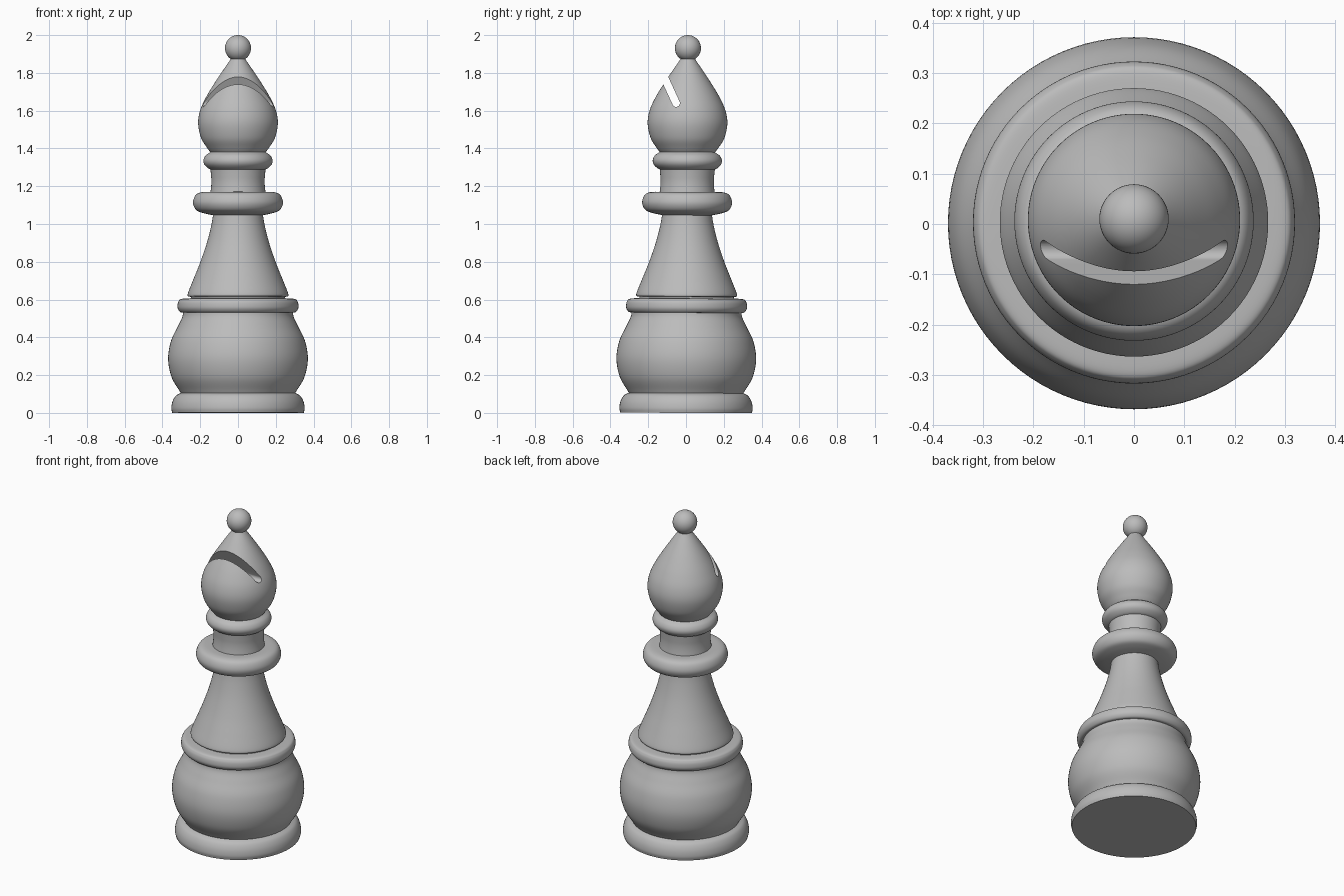
import bpy
import bmesh
from math import pi, radians
from mathutils import Matrix, Vector

if "Cube" in bpy.data.objects:
    bpy.data.objects.remove(bpy.data.objects["Cube"], do_unlink=True)

SIDES = 96
LEAN = Matrix.Rotation(radians(-0.3), 4, "X")

grey = bpy.data.materials.new("satin grey")
grey.use_nodes = True
grey.diffuse_color = (0.5, 0.5, 0.5, 1)
grey.node_tree.nodes["Principled BSDF"].inputs["Base Color"].default_value = grey.diffuse_color


def smooth_profile(points, steps=6):
    """Catmull-Rom curve through (radius, height) points."""
    pts = [Vector(p) for p in points]
    pts = [2 * pts[0] - pts[1]] + pts + [2 * pts[-1] - pts[-2]]
    out = []
    for a, b, c, d in zip(pts, pts[1:], pts[2:], pts[3:]):
        for i in range(steps):
            t = i / steps
            out.append(0.5 * (2 * b + (c - a) * t + (2 * a - 5 * b + 4 * c - d) * t**2
                              + (3 * b - a - 3 * c + d) * t**3))
    return out + [pts[-2]]


def add_object(name, bm):
    mesh = bpy.data.meshes.new(name)
    bm.to_mesh(mesh)
    bm.free()
    obj = bpy.data.objects.new(name, mesh)
    bpy.context.collection.objects.link(obj)
    obj.data.materials.append(grey)
    return obj


def shade(obj):
    bpy.ops.object.select_all(action="DESELECT")
    obj.select_set(True)
    bpy.context.view_layer.objects.active = obj
    bpy.ops.object.shade_smooth_by_angle(angle=radians(35))
    obj.matrix_world = LEAN


def turn(name, points):
    """Closed solid of revolution with flat ends."""
    curve = smooth_profile(points)
    outline = [(0, curve[0].y)] + [tuple(p) for p in curve] + [(0, curve[-1].y)]
    bm = bmesh.new()
    verts = [bm.verts.new((r, 0, z)) for r, z in outline]
    edges = [bm.edges.new(pair) for pair in zip(verts, verts[1:])]
    bmesh.ops.spin(bm, geom=verts + edges, axis=(0, 0, 1), cent=(0, 0, 0),
                   angle=2 * pi, steps=SIDES)
    bmesh.ops.remove_doubles(bm, verts=bm.verts, dist=0.0001)
    bmesh.ops.recalc_face_normals(bm, faces=bm.faces)
    return add_object(name, bm)


# Turned parts, from the floor up
parts = {
    "foot": [(.348, 0), (.353, .025), (.347, .06), (.33, .09), (.305, .105)],
    "round_body": [(.30, .1), (.312, .12), (.352, .19), (.37, .285), (.355, .38),
                   (.32, .455), (.296, .505), (.29, .535)],
    "body_ring": [(.285, .53), (.305, .533), (.318, .55), (.32, .57), (.315, .59),
                  (.30, .603), (.25, .607)],
    "skirt_gap": [(.25, .6), (.25, .62)],
    "skirt": [(.255, .615), (.266, .619), (.263, .64), (.235, .71), (.199, .8),
              (.165, .9), (.142, .99), (.13, 1.06)],
    "collar_disc": [(.125, 1.045), (.185, 1.058), (.222, 1.075), (.238, 1.112),
                    (.225, 1.152), (.195, 1.168), (.14, 1.17)],
    "neck": [(.146, 1.165), (.142, 1.2), (.141, 1.23), (.143, 1.26), (.146, 1.29)],
    "neck_ring": [(.135, 1.285), (.158, 1.295), (.178, 1.315), (.183, 1.338),
                  (.172, 1.362), (.15, 1.378), (.14, 1.385)],
    "head": [(.142, 1.375), (.165, 1.405), (.195, 1.455), (.211, 1.53), (.201, 1.60),
             (.17, 1.67), (.125, 1.745), (.075, 1.82), (.044, 1.865), (.033, 1.885)],
}
built = {name: turn(name, points) for name, points in parts.items()}

# Slanted slot with a rounded floor, cut through the head
bm = bmesh.new()
bmesh.ops.create_cube(bm, size=1, matrix=Matrix.Diagonal((1, .04, .4, 1)))
bmesh.ops.translate(bm, verts=bm.verts, vec=(0, 0, .18))
floor_edges = [e for e in bm.edges
               if all(v.co.z < 0 for v in e.verts) and e.verts[0].co.y == e.verts[1].co.y]
bmesh.ops.bevel(bm, geom=floor_edges, offset=.0195, segments=8, profile=.5, affect="EDGES")
bm.transform(Matrix.Translation((0, -.061, 1.64)) @ Matrix.Rotation(radians(25), 4, "X"))
cutter = add_object("slot_cutter", bm)
cutter.hide_render = True

head = built["head"]
cut = head.modifiers.new("slot", "BOOLEAN")
cut.operation = "DIFFERENCE"
cut.solver = "EXACT"
cut.object = cutter
bpy.context.view_layer.objects.active = head
bpy.ops.object.modifier_apply(modifier=cut.name)
bpy.data.objects.remove(cutter, do_unlink=True)

# Ball on the tip
bm = bmesh.new()
bmesh.ops.create_uvsphere(bm, u_segments=48, v_segments=24, radius=.069,
                          matrix=Matrix.Translation((0, 0, 1.931)))
built["tip_ball"] = add_object("tip_ball", bm)

for obj in built.values():
    shade(obj)
